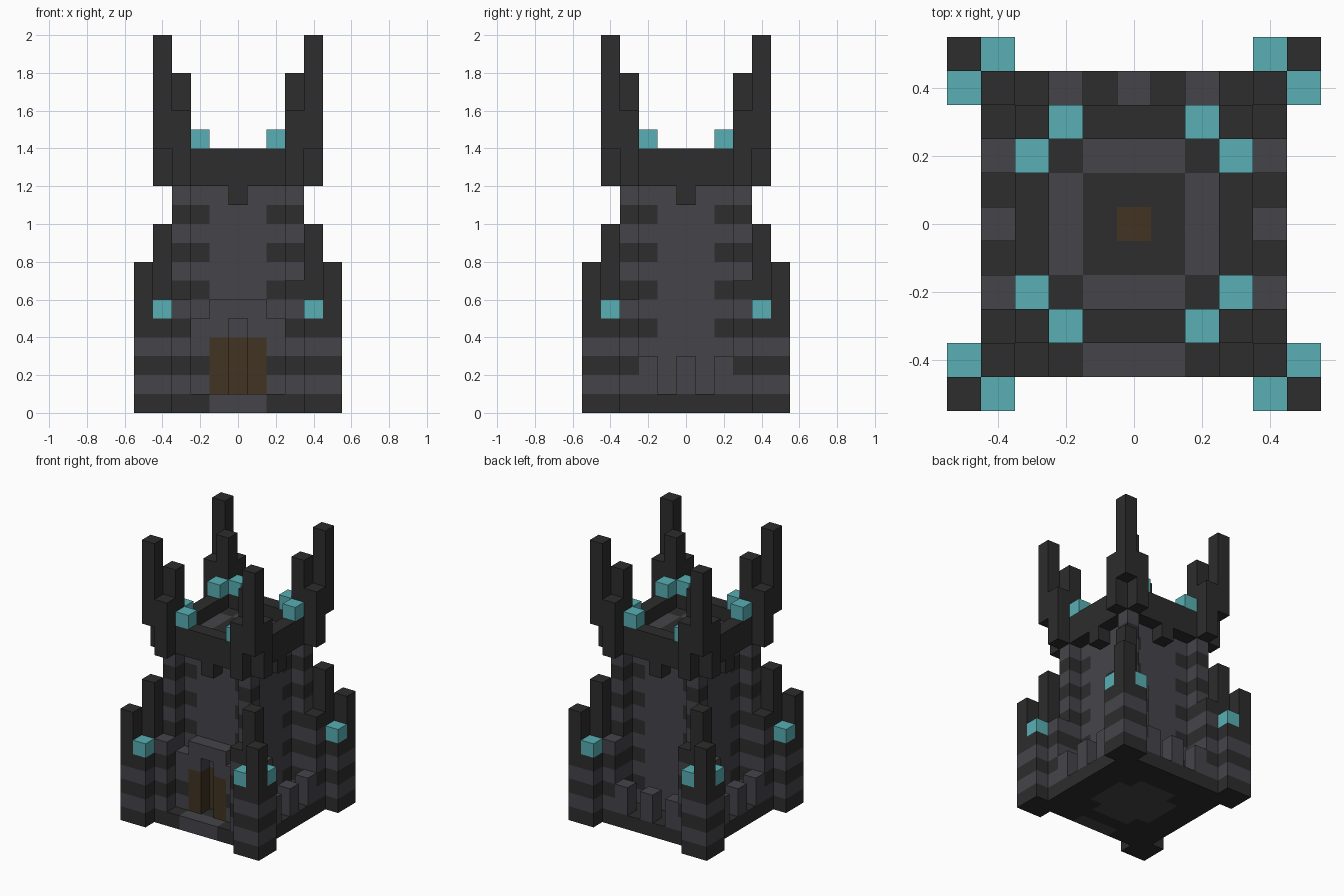
import bpy, bmesh
from mathutils import Vector

cube = bpy.data.objects.get("Cube")
if cube:
    bpy.data.objects.remove(cube)

S = 0.1  # block size
COLORS = {
    "dark_stone": (0.026, 0.026, 0.026),
    "grey_stone": (0.060, 0.058, 0.067),
    "teal_flame": (0.098, 0.429, 0.456),
    "brown_wood": (0.053, 0.033, 0.015),
}
DARK, GREY, TEAL, BROWN = range(4)
materials = []
for name, rgb in COLORS.items():
    m = bpy.data.materials.new(name)
    m.use_nodes = True
    m.diffuse_color = (*rgb, 1)
    bsdf = m.node_tree.nodes["Principled BSDF"]
    bsdf.inputs["Base Color"].default_value = (*rgb, 1)
    bsdf.inputs["Roughness"].default_value = 0.9
    materials.append(m)

blocks = {}  # (x, y, layer) -> (part, colour)


def stripes(x, y, k):
    return GREY if k % 2 else DARK


def turret_stripes(x, y, k):
    return DARK if k >= 5 else stripes(x, y, k)


def wall_colour(x, y, k):
    return DARK if abs(x) == 2 and abs(y) == 2 and k % 2 == 0 else GREY


def fill(part, xs, ys, ks, colour):
    """Fill an inclusive range of blocks with a colour or a colour rule."""
    for x in range(xs[0], xs[1] + 1):
        for y in range(ys[0], ys[1] + 1):
            for k in range(ks[0], ks[1] + 1):
                c = colour(x, y, k) if callable(colour) else colour
                blocks[x, y, k] = (part, c)


def column(part, x, y, bottom, top, colour):
    """Place the same column of blocks at all four quarter turns."""
    for _ in range(4):
        fill(part, (x, x), (y, y), (bottom, top), colour)
        x, y = -y, x


# Base slab with a pale doorstep, and the tower core
fill("base", (-4, 4), (-4, 4), (0, 0), DARK)
fill("base", (-1, 1), (-4, -4), (0, 0), GREY)
fill("tower", (-2, 2), (-2, 2), (0, 12), wall_colour)
column("buttress", 3, -3, 0, 11, stripes)

# Roof floor with its dark middle and wooden hatch
fill("roof_floor", (-1, 1), (-1, 1), (12, 12), DARK)
fill("roof_floor", (0, 0), (0, 0), (12, 12), BROWN)

# Corner turrets with their stepped heights and lamps
column("turret", 4, -4, 0, 9, turret_stripes)
column("turret", 5, -5, 0, 7, turret_stripes)
column("turret", 3, -4, 0, 6, stripes)
column("turret", 4, -3, 0, 5, stripes)
for x, y in ((4, -5), (5, -4)):
    column("turret", x, y, 0, 4, stripes)
    column("turret_lamp", x, y, 5, 5, TEAL)

# Low posts on every side but the front
for x, y in ((4, 0), (0, 4), (-4, 0)):
    for d in (-2, 0, 2):
        px, py = (x, d) if x else (d, y)
        fill("fence_post", (px, px), (py, py), (1, 2), GREY)

# Gatehouse: shoulders, arch, door leaves and the gap between them
for x in (-2, 2):
    fill("gatehouse", (x, x), (-3, -3), (1, 4), GREY)
    fill("gatehouse", (x, x), (-3, -3), (2, 2), DARK)
fill("gatehouse", (-1, 1), (-3, -3), (4, 5), GREY)
fill("door", (-1, 1), (-3, -3), (1, 3), BROWN)
fill("door", (0, 0), (-2, -2), (1, 3), BROWN)
for k in range(1, 5):
    del blocks[0, -3, k]

# Crown wall, brackets, lamps and corner spires
for d in range(-2, 3):
    column("crown_wall", d, -3, 12, 13, DARK)
column("crown_bracket", 0, -3, 11, 11, DARK)
for d in (-2, 2):
    column("crown_lamp", d, -3, 14, 14, TEAL)
column("spire", 3, -3, 12, 17, DARK)
column("spire", 3, -4, 12, 15, DARK)
column("spire", 4, -3, 12, 15, DARK)
column("spire", 4, -4, 14, 19, DARK)


def build(part):
    """Make one object from the exposed faces of a part's blocks."""
    bm = bmesh.new()
    for cell, (owner, colour) in blocks.items():
        if owner != part:
            continue
        centre = Vector(cell) + Vector((0, 0, 0.5))
        for axis in range(3):
            for sign in (-1, 1):
                n = Vector((0, 0, 0))
                n[axis] = sign
                if tuple(int(c) for c in Vector(cell) + n) in blocks:
                    continue
                u = Vector((0, 0, 0))
                u[(axis + 1) % 3] = 0.5
                v = n.cross(u)
                mid = centre + n / 2
                corners = (mid - u - v, mid + u - v, mid + u + v, mid - u + v)
                face = bm.faces.new([bm.verts.new(p * S) for p in corners])
                face.material_index = colour
    bmesh.ops.remove_doubles(bm, verts=bm.verts[:], dist=S / 100)
    bmesh.ops.dissolve_limit(bm, angle_limit=0.01, verts=bm.verts[:],
                             edges=bm.edges[:], delimit={'MATERIAL'})
    mesh = bpy.data.meshes.new(part)
    bm.to_mesh(mesh)
    bm.free()
    for m in materials:
        mesh.materials.append(m)
    bpy.context.scene.collection.objects.link(bpy.data.objects.new(part, mesh))


for part in sorted({owner for owner, _ in blocks.values()}):
    build(part)
